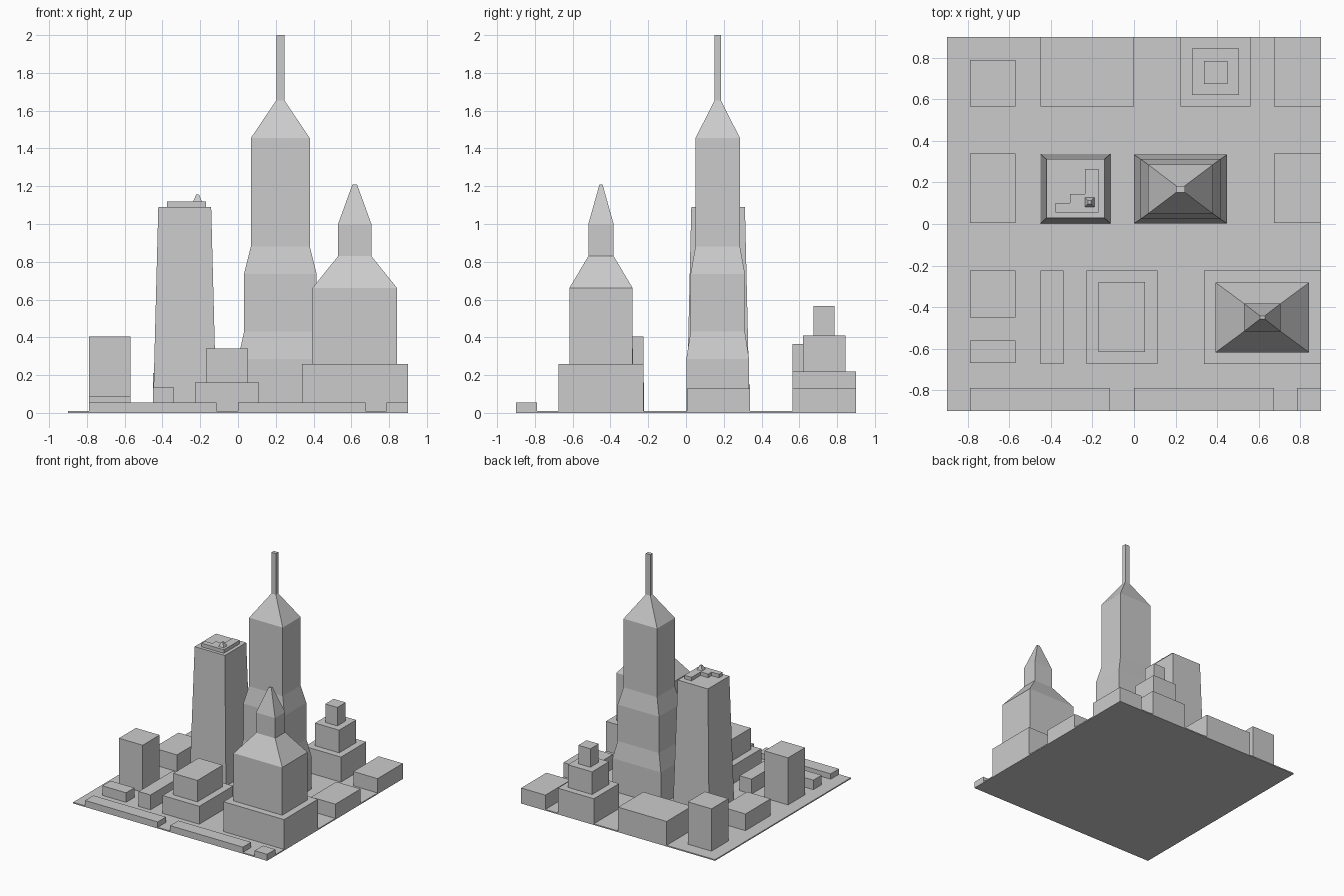
import bpy
import bmesh

cube = bpy.data.objects.get("Cube")
if cube:
    bpy.data.objects.remove(cube, do_unlink=True)

GROUND = 0.01
ROOF = 1.09

# One plain material for the whole city block
stone = bpy.data.materials.new("light_grey")
stone.use_nodes = True
grey = (0.6, 0.6, 0.6, 1)
stone.diffuse_color = grey
stone.node_tree.nodes["Principled BSDF"].inputs["Base Color"].default_value = grey


def finish(name, bm):
    bmesh.ops.recalc_face_normals(bm, faces=bm.faces)
    mesh = bpy.data.meshes.new(name)
    bm.to_mesh(mesh)
    bm.free()
    mesh.materials.append(stone)
    obj = bpy.data.objects.new(name, mesh)
    bpy.context.collection.objects.link(obj)
    return obj


def loft(name, centre, levels):
    """Stack rectangles (z, half width, half depth) into one closed tower."""
    cx, cy = centre
    bm = bmesh.new()
    rings = []
    for z, hx, hy in levels:
        corners = ((-hx, -hy), (hx, -hy), (hx, hy), (-hx, hy))
        rings.append([bm.verts.new((cx + dx, cy + dy, z)) for dx, dy in corners])
    for low, high in zip(rings, rings[1:]):
        for i in range(4):
            j = (i + 1) % 4
            bm.faces.new((low[i], low[j], high[j], high[i]))
    bm.faces.new(rings[0][::-1])
    bm.faces.new(rings[-1])
    return finish(name, bm)


def block(name, x0, x1, y0, y1, top, bottom=GROUND):
    hx, hy = (x1 - x0) / 2, (y1 - y0) / 2
    return loft(name, ((x0 + x1) / 2, (y0 + y1) / 2),
                [(bottom, hx, hy), (top, hx, hy)])


def prism(name, outline, bottom, top):
    bm = bmesh.new()
    face = bm.faces.new([bm.verts.new((x, y, bottom)) for x, y in outline])
    out = bmesh.ops.extrude_face_region(bm, geom=[face], use_keep_orig=True)
    for v in out["geom"]:
        if isinstance(v, bmesh.types.BMVert):
            v.co.z = top
    return finish(name, bm)


# Ground plate
block("ground_plate", -0.9, 0.9, -0.9, 0.9, GROUND, 0)

# Low strips along the front edge
for i, (x0, x1) in enumerate([(-0.79, -0.115), (0, 0.675), (0.785, 0.9)], 1):
    block(f"front_strip_{i}", x0, x1, -0.9, -0.79, 0.055)

# Column of blocks along the right side
block("small_front_block", -0.79, -0.57, -0.67, -0.56, 0.09)
block("tall_front_block", -0.79, -0.57, -0.45, -0.225, 0.405)
block("middle_side_block", -0.79, -0.57, 0.005, 0.34, 0.15)
block("tall_back_block", -0.79, -0.57, 0.565, 0.79, 0.365)

# Other plain blocks
block("narrow_block", -0.45, -0.34, -0.675, -0.225, 0.135)
block("wide_back_block", -0.45, 0, 0.565, 0.9, 0.21)
block("left_side_block", 0.675, 0.9, 0.005, 0.34, 0.13)
block("back_corner_block", 0.675, 0.9, 0.565, 0.9, 0.13)

# Two-tier block at the front
loft("two_tier_block", (-0.058, -0.448), [
    (GROUND, 0.17, 0.225), (0.16, 0.17, 0.225),
    (0.16, 0.112, 0.168), (0.34, 0.112, 0.168)])

# Three-tier block at the back, with its tiers set off centre
block("three_tier_base", 0.225, 0.56, 0.565, 0.9, 0.22)
block("three_tier_middle", 0.28, 0.505, 0.62, 0.845, 0.41, 0.22)
block("three_tier_top", 0.338, 0.45, 0.675, 0.785, 0.565, 0.41)

# Pointed tower on its broad podium
block("pointed_tower_podium", 0.338, 0.9, -0.675, -0.225, 0.26)
loft("pointed_tower", (0.618, -0.45), [
    (0.26, 0.225, 0.168), (0.66, 0.225, 0.168),
    (0.83, 0.088, 0.067), (1.0, 0.088, 0.067),
    (1.21, 0.012, 0.008)])

# Tallest tower with sloped setbacks and a mast
loft("tallest_tower", (0.224, 0.168), [
    (GROUND, 0.224, 0.166), (0.285, 0.224, 0.166),
    (0.43, 0.192, 0.144), (0.735, 0.192, 0.144),
    (0.88, 0.156, 0.118), (1.455, 0.156, 0.118),
    (1.655, 0.021, 0.016), (2.0, 0.021, 0.016)])

# Tapered tower with a stepped roof house and a small peak
loft("tapered_tower", (-0.282, 0.17), [
    (GROUND, 0.168, 0.167), (ROOF, 0.14, 0.142)])
prism("roof_house", [
    (-0.17, 0.055), (-0.17, 0.265), (-0.237, 0.265), (-0.237, 0.145),
    (-0.308, 0.145), (-0.308, 0.1), (-0.377, 0.1), (-0.377, 0.055)],
    ROOF, 1.12)
loft("roof_peak", (-0.214, 0.104), [
    (1.12, 0.023, 0.023), (1.155, 0.008, 0.008)])
